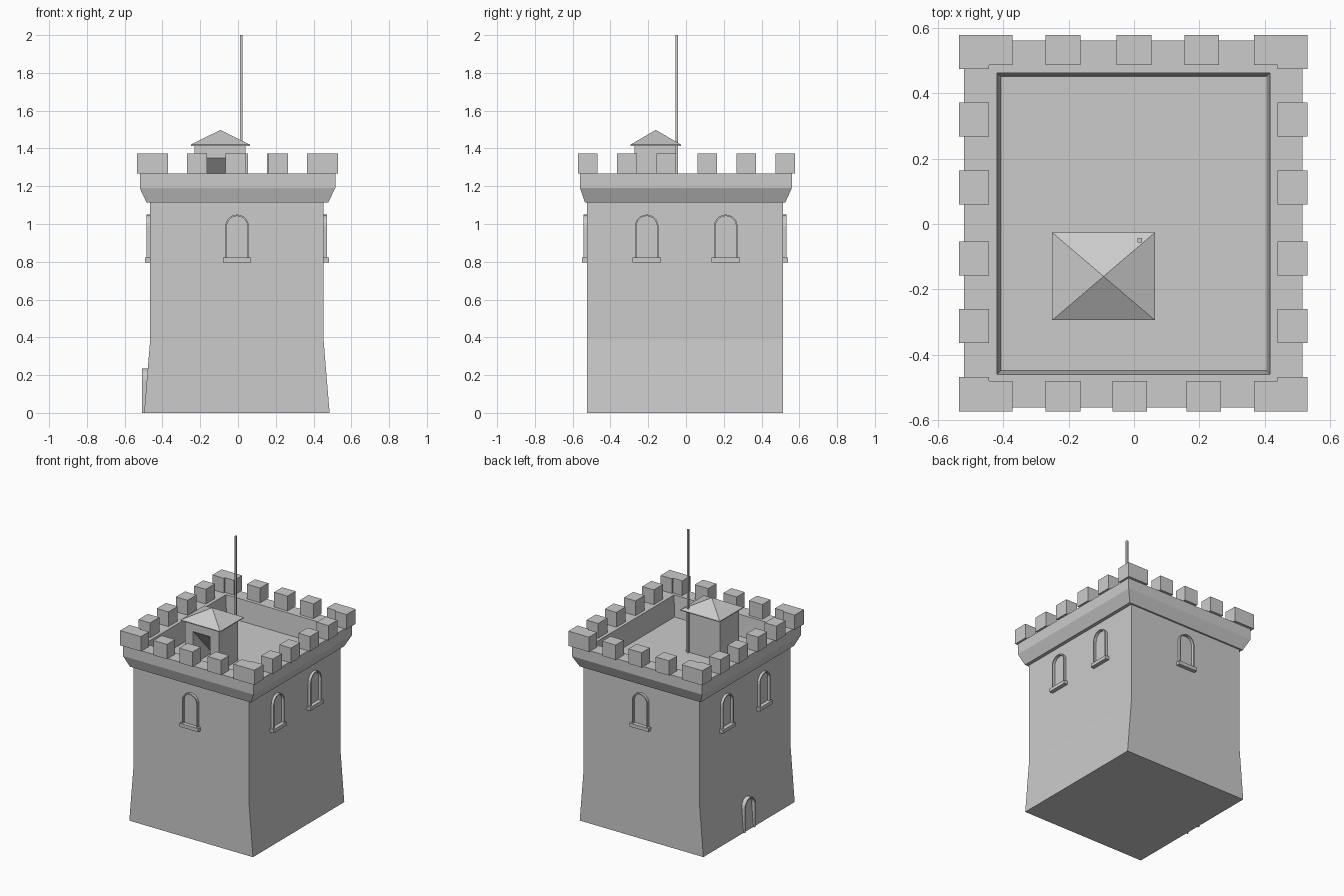
import bpy, bmesh
from math import sin, cos, pi
from mathutils import Vector

old = bpy.data.objects.get("Cube")
if old:
    bpy.data.objects.remove(old, do_unlink=True)

stone = bpy.data.materials.new("grey_stone")
stone.use_nodes = True
GREY = (0.6, 0.6, 0.6, 1)
stone.diffuse_color = GREY
stone.node_tree.nodes["Principled BSDF"].inputs["Base Color"].default_value = GREY


def finish(name, bm):
    bmesh.ops.recalc_face_normals(bm, faces=bm.faces)
    mesh = bpy.data.meshes.new(name)
    bm.to_mesh(mesh)
    bm.free()
    mesh.materials.append(stone)
    ob = bpy.data.objects.new(name, mesh)
    bpy.context.scene.collection.objects.link(ob)
    return ob


def loft(name, rings):
    """Skin rectangles (x0, x1, y0, y1, z) in order and cap both ends."""
    bm = bmesh.new()
    loops = [[bm.verts.new(p) for p in ((a, c, z), (b, c, z), (b, d, z), (a, d, z))]
             for a, b, c, d, z in rings]
    for low, high in zip(loops, loops[1:]):
        for i in range(4):
            j = (i + 1) % 4
            bm.faces.new((low[i], low[j], high[j], high[i]))
    bm.faces.new(loops[0][::-1])
    bm.faces.new(loops[-1])
    return finish(name, bm)


def box(name, x0, x1, y0, y1, z0, z1):
    return loft(name, [(x0, x1, y0, y1, z0), (x0, x1, y0, y1, z1)])


def prism(name, outline, origin, side, out, d0, d1):
    """Extrude an outline of (along side, up) points from d0 to d1 along out."""
    bm = bmesh.new()
    side, out, up = Vector(side), Vector(out), Vector((0, 0, 1))
    ends = [[bm.verts.new(Vector(origin) + side * u + up * z + out * d)
             for u, z in outline] for d in (d0, d1)]
    n = len(outline)
    for i in range(n):
        j = (i + 1) % n
        bm.faces.new((ends[0][i], ends[0][j], ends[1][j], ends[1][i]))
    bm.faces.new(ends[0][::-1])
    bm.faces.new(ends[1])
    return finish(name, bm)


def arch(half, bottom, spring, steps=10):
    """Open arch line from one foot, over the top, to the other foot."""
    curve = [(half * cos(pi * i / steps), spring + half * sin(pi * i / steps))
             for i in range(steps + 1)]
    return [(half, bottom)] + curve + [(-half, bottom)]


def arch_rim(name, half, bottom, spring, origin, side, out, d0, d1):
    outline = arch(half, bottom, spring) + arch(half - 0.008, bottom, spring)[::-1]
    prism(name, outline, origin, side, out, d0, d1)


# Tower wall with a flared foot
WX0, WX1, WY0, WY1 = -0.465, 0.453, -0.523, 0.513
CORBEL, TOP, FLOOR, MERLON = 1.113, 1.267, 1.116, 1.373
loft("tower_wall", [(-0.497, 0.485, WY0, WY1, 0),
                    (WX0, WX1, WY0, WY1, 0.386),
                    (WX0, WX1, WY0, WY1, CORBEL)])

# Corbelled parapet with the sunken roof deck
loft("parapet", [(-0.484, 0.477, -0.535, 0.525, CORBEL),
                 (-0.52, 0.515, -0.561, 0.56, 1.19),
                 (-0.52, 0.515, -0.561, 0.56, TOP),
                 (-0.419, 0.416, -0.459, 0.462, TOP),
                 (-0.407, 0.404, -0.447, 0.45, FLOOR)])

# Merlons on the front and back
X0, X1, Y0, Y1, T = -0.535, 0.53, -0.572, 0.578, 0.092
for side, y, starts in (("front", Y0, (-0.27, -0.066, 0.16)),
                        ("back", Y1 - T, (-0.27, -0.053, 0.154))):
    for i, x in enumerate(starts):
        box(f"{side}_merlon_{i + 1}", x, x + 0.106, y, y + T, TOP, MERLON)

# Merlons on the two flanks
for side, x in (("right", X0), ("left", X1 - T)):
    for i, y in enumerate((-0.364, -0.157, 0.06, 0.267)):
        box(f"{side}_merlon_{i + 1}", x, x + T, y, y + 0.104, TOP, MERLON)

# L-shaped corner merlons
for px, cx, sx in (("right", X0, 1), ("left", X1, -1)):
    for py, cy, sy in (("front", Y0, 1), ("back", Y1, -1)):
        outline = [(0, 0), (0.164, 0), (0.164, T), (T, T), (T, 0.104), (0, 0.104)]
        bm = bmesh.new()
        face = bm.faces.new([bm.verts.new((cx + sx * u, cy + sy * v, TOP))
                             for u, v in outline])
        grown = bmesh.ops.extrude_face_region(bm, geom=[face], use_keep_orig=True)
        for v in grown["geom"]:
            if isinstance(v, bmesh.types.BMVert):
                v.co.z = MERLON
        finish(f"{py}_{px}_corner_merlon", bm)

# Arched windows with sills
windows = [("front", (-0.005, WY0, 0), (1, 0, 0), (0, -1, 0)),
           ("back", (-0.005, WY1, 0), (1, 0, 0), (0, 1, 0))]
for n, y in (("front", -0.208), ("rear", 0.211)):
    windows += [(f"left_{n}", (WX1, y, 0), (0, 1, 0), (1, 0, 0)),
                (f"right_{n}", (WX0, y, 0), (0, 1, 0), (-1, 0, 0))]
SILL = [(-0.075, 0.797), (0.075, 0.797), (0.075, 0.822), (-0.075, 0.822)]
for n, origin, side, out in windows:
    arch_rim(f"{n}_window_rim", 0.062, 0.82, 0.988, origin, side, out, -0.01, 0.019)
    prism(f"{n}_window_sill", SILL, origin, side, out, -0.01, 0.028)

# Arched doorway at the foot
arch_rim("door_rim", 0.06, 0, 0.175, (0, -0.003, 0), (0, 1, 0), (-1, 0, 0), 0.46, 0.508)

# Stair hut: two jambs and a middle with a sloping stair ceiling
HF, HB, HT = -0.272, -0.056, 1.418
box("hut_right_jamb", -0.23, -0.165, HF, HB, FLOOR, HT)
box("hut_left_jamb", -0.03, 0.04, HF, HB, FLOOR, HT)
prism("hut_middle", [(HB, FLOOR), (HB, HT), (HF, HT), (HF, 1.35)],
      (0, 0, 0), (0, 1, 0), (1, 0, 0), -0.165, -0.03)

# Hut roof: thin eave below a pyramid
bm = bmesh.new()
eave = [(-0.25, -0.294), (0.064, -0.294), (0.064, -0.026), (-0.25, -0.026)]
low = [bm.verts.new((x, y, 1.414)) for x, y in eave]
high = [bm.verts.new((x, y, 1.42)) for x, y in eave]
apex = bm.verts.new((-0.093, -0.16, 1.498))
bm.faces.new(low[::-1])
for i in range(4):
    j = (i + 1) % 4
    bm.faces.new((low[i], low[j], high[j], high[i]))
    bm.faces.new((high[i], high[j], apex))
finish("hut_roof", bm)

# Flag pole
box("flag_pole", 0.011, 0.024, -0.056, -0.043, FLOOR, 2.0)
